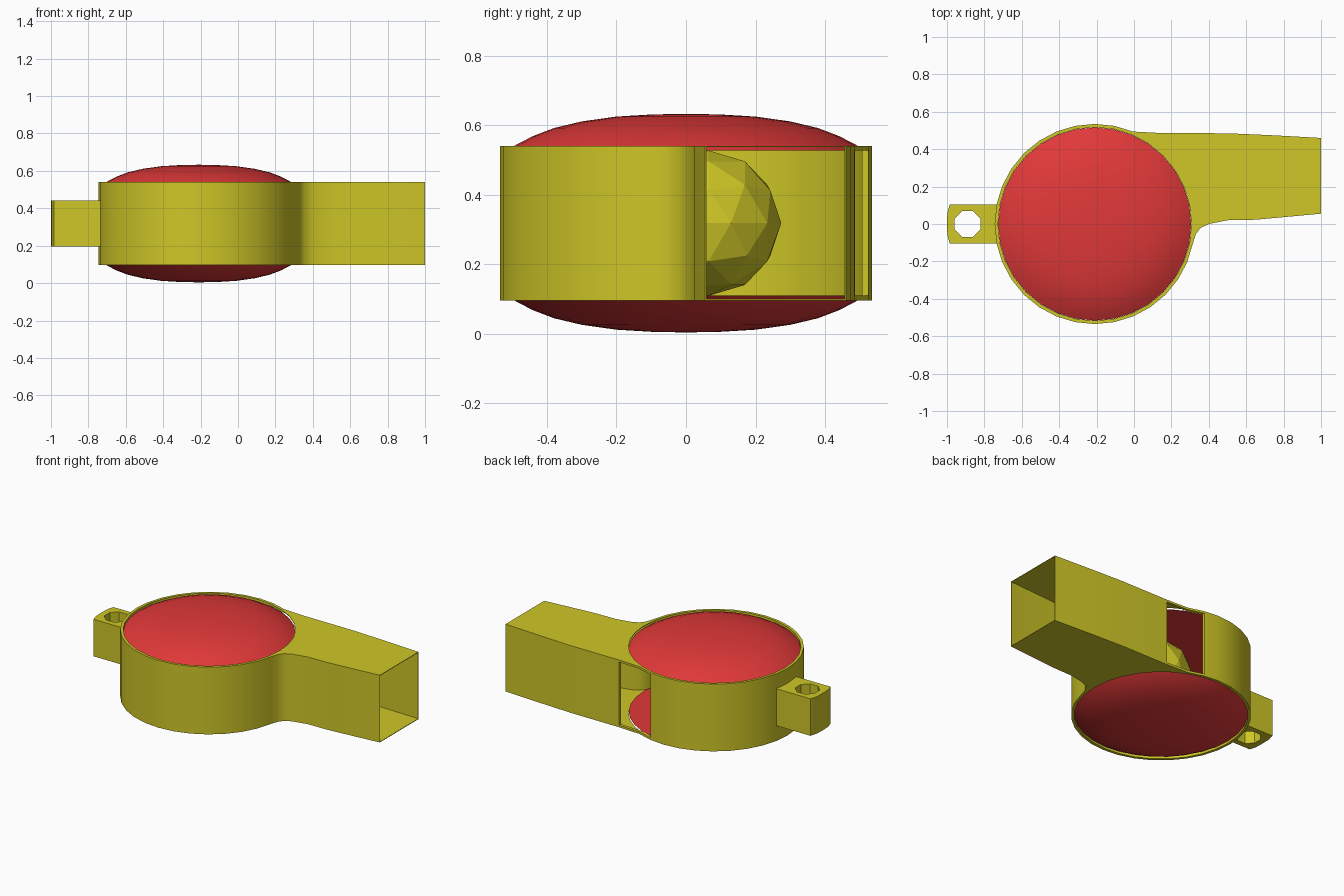
import bpy, bmesh, math
from mathutils import Vector

if "Cube" in bpy.data.objects:
    bpy.data.objects.remove(bpy.data.objects["Cube"])

CX, R_OUT, R_IN = -0.21, 0.535, 0.517
Z0, Z1 = 0.096, 0.541
STEP = math.radians(11.25)


def material(name, color):
    m = bpy.data.materials.new(name)
    m.diffuse_color = color
    m.use_nodes = True
    m.node_tree.nodes["Principled BSDF"].inputs["Base Color"].default_value = m.diffuse_color
    return m


yellow = material("yellow_plastic", (0.62, 0.57, 0.02, 1))
red = material("red_plastic", (0.75, 0.04, 0.04, 1))


def finish(obj, mat, smooth=True):
    obj.data.materials.append(mat)
    bpy.ops.object.select_all(action='DESELECT')
    obj.select_set(True)
    bpy.context.view_layer.objects.active = obj
    if smooth:
        bpy.ops.object.shade_smooth_by_angle(angle=math.radians(32))
    return obj


def mesh_object(name, bm, mat, smooth=True):
    bmesh.ops.recalc_face_normals(bm, faces=bm.faces)
    me = bpy.data.meshes.new(name)
    bm.to_mesh(me)
    bm.free()
    obj = bpy.data.objects.new(name, me)
    bpy.context.collection.objects.link(obj)
    return finish(obj, mat, smooth)


def prism(name, loops, z0, z1, mat):
    """Extrude a filled outline (first loop) with optional holes."""
    cu = bpy.data.curves.new(name, 'CURVE')
    cu.dimensions = '2D'
    cu.fill_mode = 'BOTH'
    cu.extrude = (z1 - z0) / 2
    for pts in loops:
        sp = cu.splines.new('POLY')
        sp.points.add(len(pts) - 1)
        for p, (x, y) in zip(sp.points, pts):
            p.co = (x, y, 0, 1)
        sp.use_cyclic_u = True
    obj = bpy.data.objects.new(name, cu)
    bpy.context.collection.objects.link(obj)
    bpy.ops.object.select_all(action='DESELECT')
    obj.select_set(True)
    bpy.context.view_layer.objects.active = obj
    bpy.ops.object.convert(target='MESH')
    obj = bpy.context.object
    bm = bmesh.new()
    bm.from_mesh(obj.data)
    bmesh.ops.remove_doubles(bm, verts=bm.verts, dist=1e-5)
    bmesh.ops.translate(bm, verts=bm.verts, vec=(0, 0, (z0 + z1) / 2))
    bmesh.ops.recalc_face_normals(bm, faces=bm.faces)
    bm.to_mesh(obj.data)
    bm.free()
    return finish(obj, mat)


def wall(name, path, z0, z1):
    """Upright wall along a path (inside on the left), thinning to the mouth."""
    bm = bmesh.new()
    rings = []
    for i, (x, y) in enumerate(path):
        a, b = Vector(path[max(i - 1, 0)]), Vector(path[min(i + 1, len(path) - 1)])
        d = (b - a).normalized()
        t = 0.018 if x < 0.4 else 0.018 - 0.014 * (x - 0.4) / 0.6
        ix, iy = x - d.y * t, y + d.x * t
        if x > 0.99:
            ix = x
        rings.append([bm.verts.new(c) for c in
                      ((x, y, z0), (x, y, z1), (ix, iy, z1), (ix, iy, z0))])
    for p, q in zip(rings, rings[1:]):
        for k in range(4):
            bm.faces.new((p[k], q[k], q[(k + 1) % 4], p[(k + 1) % 4]))
    bm.faces.new(rings[0])
    bm.faces.new(rings[-1][::-1])
    return mesh_object(name, bm, yellow)


def arc(r, first, last):
    return [(CX + r * math.cos(i * STEP), r * math.sin(i * STEP))
            for i in range(first, last + 1)]


# Outline pieces, counter-clockwise seen from above
round_part = arc(R_OUT, 7, 31)
lower_side = [(0.33, -0.055), (0.355, -0.022), (0.4, 0.0), (0.5, 0.02),
              (0.65, 0.023), (1, 0.055)]
upper_side = [(1, 0.46), (0.75, 0.474), (0.5, 0.485), (0.15, 0.486)]
window_edge = [(0.15, 0.486)] + arc(R_OUT, 6, 7)

# Chamber ring with the lower mouthpiece wall, and upper mouthpiece wall
wall("chamber_wall", round_part + lower_side, Z0, Z1)
wall("mouthpiece_back_wall", upper_side, Z0, Z1)

# Thin strips above and below the air window
wall("window_lower_strip", window_edge, Z0, Z0 + 0.014)
wall("window_upper_strip", window_edge, Z1 - 0.014, Z1)

# Mouthpiece floor and roof, cut away around the round cap
plate = (lower_side + upper_side + window_edge[1:]
         + arc(R_IN, -1, 7)[::-1] + arc(R_OUT, -1, -1))
prism("mouthpiece_floor", [plate], Z0, Z0 + 0.004, yellow)
prism("mouthpiece_roof", [plate], Z1 - 0.004, Z1, yellow)

# Cord lug with an eight-sided hole
lug = [(-0.725, -0.105), (-0.725, 0.105), (-0.985, 0.105), (-0.998, 0.06),
       (-1, 0), (-0.998, -0.06), (-0.985, -0.105)]
hole = [(-0.89 + 0.075 * math.cos((i + 0.5) * math.pi / 4),
         0.075 * math.sin((i + 0.5) * math.pi / 4)) for i in range(8)]
prism("cord_lug", [lug, hole], 0.197, 0.442, yellow)

# Domed caps, mirrored about the middle height
cap_profile = [(0.1, 0.631), (0.2, 0.625), (0.3, 0.611), (0.38, 0.592),
               (0.44, 0.569), (0.485, 0.546), (0.516, 0.527)]


def cap(name, flip):
    bm = bmesh.new()
    mid = (Z0 + Z1) / 2
    z = lambda h: 2 * mid - h if flip else h
    rings = [[bm.verts.new((CX + r * math.cos(i * STEP), r * math.sin(i * STEP), z(h)))
              for i in range(32)] for r, h in cap_profile]
    tip = bm.verts.new((CX, 0, z(0.633)))
    for i in range(32):
        j = (i + 1) % 32
        bm.faces.new((tip, rings[0][i], rings[0][j]))
        for p, q in zip(rings, rings[1:]):
            bm.faces.new((p[i], q[i], q[j], p[j]))
    bm.faces.new(rings[-1])
    mesh_object(name, bm, red)


cap("top_cap", False)
cap("bottom_cap", True)

# Faceted ball inside the chamber
bm = bmesh.new()
bmesh.ops.create_icosphere(bm, subdivisions=2, radius=0.209)
bmesh.ops.translate(bm, verts=bm.verts, vec=(-0.12, 0.065, 0.3185))
mesh_object("ball", bm, yellow, smooth=False)
